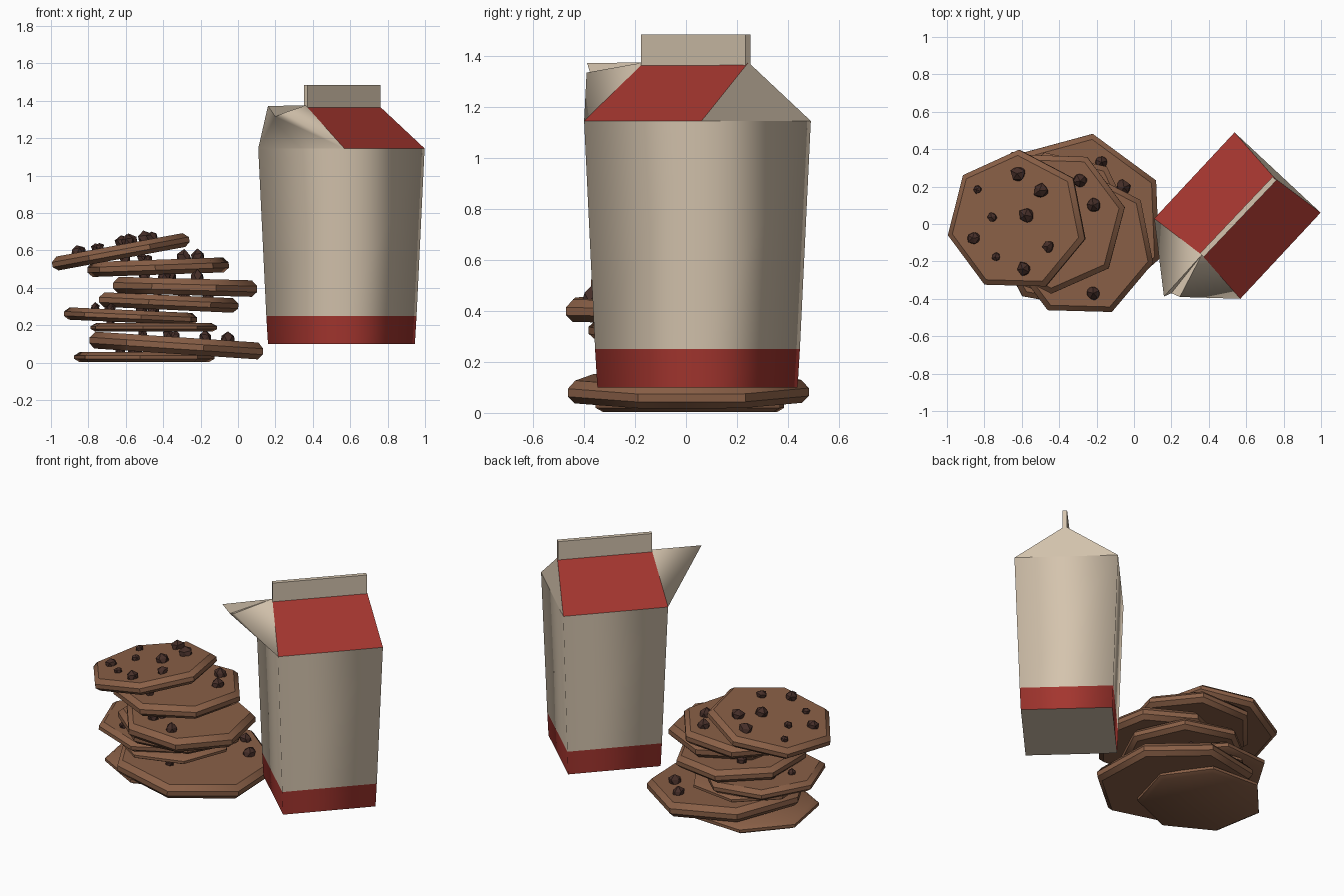
import bpy, bmesh, math, random
from mathutils import Matrix, Vector

if "Cube" in bpy.data.objects:
    bpy.data.objects.remove(bpy.data.objects["Cube"])

random.seed(4)


def material(name, rgb):
    m = bpy.data.materials.new(name)
    m.diffuse_color = (*rgb, 1)
    m.use_nodes = True
    m.node_tree.nodes["Principled BSDF"].inputs["Base Color"].default_value = m.diffuse_color
    return m


CREAM = material("cream_card", (0.66, 0.55, 0.42))
RED = material("red_print", (0.37, 0.036, 0.028))
DOUGH = material("cookie_dough", (0.25, 0.115, 0.062))
CHOC = material("dark_chocolate", (0.06, 0.027, 0.021))


def make_object(name, bm, mats, matrix=None):
    bmesh.ops.recalc_face_normals(bm, faces=bm.faces[:])
    me = bpy.data.meshes.new(name)
    bm.to_mesh(me)
    bm.free()
    for m in mats:
        me.materials.append(m)
    ob = bpy.data.objects.new(name, me)
    bpy.context.collection.objects.link(ob)
    if matrix is not None:
        ob.matrix_world = matrix
    return ob


# ---- Milk carton: tapered square body, gabled roof, pulled-out spout ----
CX, CY = 0.553, 0.045
bm = bmesh.new()
rings = []
for z, r in ((0.10, 0.393), (0.25, 0.402), (1.145, 0.445)):
    ring = []
    for k in range(4):
        a = math.radians(2 + 90 * k)
        ring.append(bm.verts.new((CX + r * math.cos(a), CY + r * math.sin(a), z)))
    rings.append(ring)


def face(verts, mat=0):
    f = bm.faces.new(verts)
    f.material_index = mat
    f.smooth = True


face(rings[0])
for level in range(2):
    lo, hi = rings[level], rings[level + 1]
    for k in range(4):
        n = (k + 1) % 4
        face((lo[k], lo[n], hi[n], hi[k]), 1 if level == 0 else 0)

c0, c1, c2, c3 = rings[2]
back = bm.verts.new((0.752, 0.245, 1.375))     # ridge ends
front = bm.verts.new((0.362, -0.165, 1.375))
face((c1, c2, front, back), 1)
face((c3, c0, back, front), 1)
face((c0, c1, back))

# spout: two lips and a lower tip, with a shallow opening between
lip_l = bm.verts.new((0.160, -0.388, 1.372))
lip_r = bm.verts.new((0.245, -0.390, 1.335))
tip = bm.verts.new((0.200, -0.370, 1.315))
for tri in ((c2, front, lip_l), (c3, lip_r, front), (c2, lip_l, tip),
            (c2, tip, c3), (c3, tip, lip_r), (front, lip_l, tip), (front, tip, lip_r)):
    face(tri)
# rounded shading only along upright folds of one colour
for e in bm.edges:
    a, b = e.link_faces
    rise = abs(e.verts[0].co.z - e.verts[1].co.z)
    e.smooth = a.material_index == b.material_index and rise > 0.1
make_object("milk_carton", bm, (CREAM, RED))

# flat sealed fin along the ridge
bm = bmesh.new()
bmesh.ops.create_cube(bm, size=1, matrix=Matrix.Diagonal((0.565, 0.028, 0.125, 1)))
make_object("carton_top_seal", bm, (CREAM,),
            Matrix.Translation((0.557, 0.038, 1.4225)) @ Matrix.Rotation(math.radians(46.5), 4, 'Z'))

# ---- Cookies: x, y, z centre, radius, thickness, rise to +x (deg), first corner (deg) ----
SIDES = 7
COOKIES = [
    (-0.505, 0.030, 0.030, 0.385, 0.052, 0.0, 10),
    (-0.310, 0.005, 0.090, 0.485, 0.090, -3.8, 28),
    (-0.460, 0.010, 0.188, 0.350, 0.046, 0.0, 5),
    (-0.565, 0.010, 0.247, 0.368, 0.066, -2.6, 20),
    (-0.390, 0.000, 0.322, 0.392, 0.078, -2.6, 0),
    (-0.280, -0.110, 0.405, 0.395, 0.088, -1.5, 37),
    (-0.430, 0.015, 0.510, 0.388, 0.080, 2.0, 11),
    (-0.625, 0.015, 0.593, 0.382, 0.075, 10.5, 37),
]
# chips in plain sight, by cookie: world x, y, radius
CHIPS = {
    1: [(-0.06, 0.195, 0.045), (-0.18, 0.33, 0.04)],
    5: [(-0.22, -0.37, 0.042), (-0.37, -0.25, 0.035)],
    6: [(-0.285, 0.23, 0.042), (-0.215, 0.10, 0.045)],
    7: [(-0.61, 0.27, 0.043), (-0.83, 0.185, 0.025), (-0.49, 0.18, 0.043),
        (-0.57, 0.045, 0.045), (-0.75, 0.035, 0.03), (-0.85, -0.075, 0.038),
        (-0.73, -0.175, 0.025), (-0.58, -0.24, 0.042), (-0.45, -0.12, 0.036)],
}


def cookie(i, x, y, z, r, t, rise, start):
    place = Matrix.Translation((x, y, z)) @ Matrix.Rotation(math.radians(-rise), 4, 'Y')
    # disc with a chamfered rim
    b = bmesh.new()
    loops = []
    for inset, h in ((0.028, -0.5), (0.0, -0.2), (0.0, 0.15), (0.03, 0.5)):
        loop = []
        for k in range(SIDES):
            a = math.radians(start) + math.tau * k / SIDES
            loop.append(b.verts.new(((r - inset) * math.cos(a), (r - inset) * math.sin(a), h * t)))
        loops.append(loop)
    b.faces.new(loops[0][::-1])
    b.faces.new(loops[-1])
    for lo, hi in zip(loops, loops[1:]):
        for k in range(SIDES):
            n = (k + 1) % SIDES
            b.faces.new((lo[k], lo[n], hi[n], hi[k]))
    ob = make_object(f"cookie_{i + 1}", b, (DOUGH,), place)
    bpy.ops.object.select_all(action='DESELECT')
    ob.select_set(True)
    bpy.context.view_layer.objects.active = ob
    bpy.ops.object.shade_smooth_by_angle(angle=math.radians(40))

    # faceted chocolate chips half sunk in the top
    spots = [((cx - x) / math.cos(math.radians(rise)), cy - y, s) for cx, cy, s in CHIPS.get(i, [])]
    if i < 7:
        for k in range(6):
            a = math.tau * k / 6 + 2.2 + random.uniform(-0.3, 0.3)
            d = r * random.uniform(0.3, 0.7)
            px, py = d * math.cos(a), d * math.sin(a)
            if i not in CHIPS or px < 0.0:
                spots.append((px, py, random.uniform(0.025, 0.038)))
    b = bmesh.new()
    for px, py, s in spots:
        m = Matrix.Translation((px, py, t / 2 + 0.006)) @ Matrix.Rotation(random.uniform(0, 6), 4, 'Z')
        made = bmesh.ops.create_icosphere(b, subdivisions=1, radius=s, matrix=m)
        c = Vector((px, py, t / 2 + 0.006))
        for v in made["verts"]:
            v.co = c + (v.co - c) * random.uniform(0.82, 1.12)
    make_object(f"chocolate_chips_{i + 1}", b, (CHOC,), place)


for i, spec in enumerate(COOKIES):
    cookie(i, *spec)
